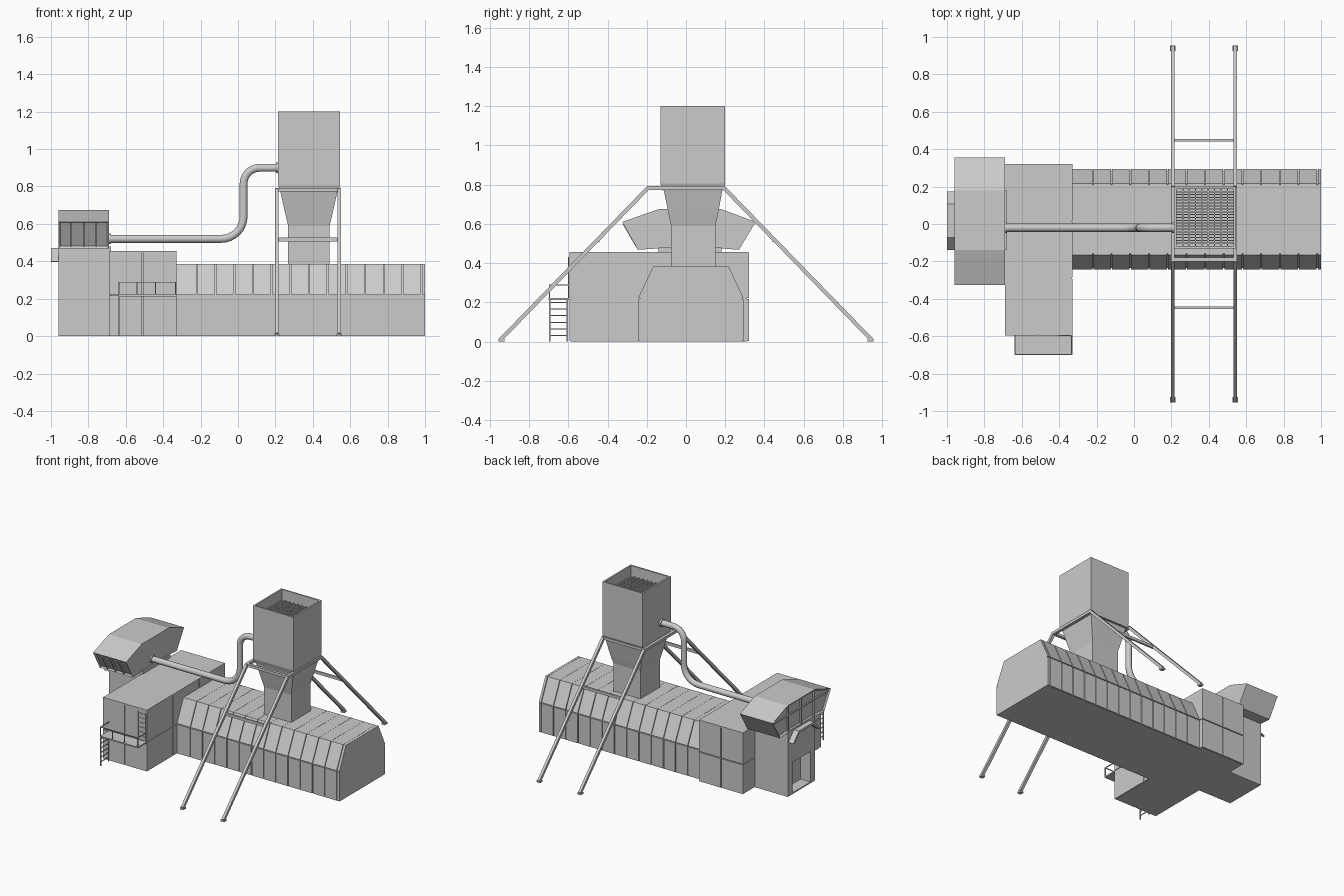
import bpy, bmesh
from math import sin, cos, pi
from mathutils import Vector

cube = bpy.data.objects.get("Cube")
if cube:
    bpy.data.objects.remove(cube, do_unlink=True)

grey = bpy.data.materials.new("plain_grey")
grey.use_nodes = True
TONE = (0.6, 0.6, 0.6, 1)
grey.diffuse_color = TONE
grey.node_tree.nodes["Principled BSDF"].inputs["Base Color"].default_value = TONE


def finish(name, bm):
    bmesh.ops.recalc_face_normals(bm, faces=bm.faces)
    mesh = bpy.data.meshes.new(name)
    bm.to_mesh(mesh)
    bm.free()
    mesh.materials.append(grey)
    ob = bpy.data.objects.new(name, mesh)
    bpy.context.collection.objects.link(ob)
    return ob


def add_box(bm, xs, ys, zs):
    vs = bmesh.ops.create_cube(bm, size=1)["verts"]
    for v in vs:
        v.co = [(r[0] + r[1]) / 2 + c * (r[1] - r[0]) for c, r in zip(v.co, (xs, ys, zs))]


def box(name, xs, ys, zs):
    bm = bmesh.new()
    add_box(bm, xs, ys, zs)
    return finish(name, bm)


def add_prism(bm, profile, x0, x1):
    # closed (y, z) profile extruded along x
    a, b = [[bm.verts.new((x, y, z)) for y, z in profile] for x in (x0, x1)]
    n = len(profile)
    faces = [bm.faces.new(a), bm.faces.new(b[::-1])]
    for i in range(n):
        j = (i + 1) % n
        faces.append(bm.faces.new((a[i], b[i], b[j], a[j])))
    return faces


def add_beam(bm, p, q, w, d):
    # rectangular bar between two points, w wide and d deep
    p, q = Vector(p), Vector(q)
    axis = q - p
    side = Vector((1, 0, 0)) if abs(axis.normalized().x) < 0.9 else Vector((0, 1, 0))
    up = axis.cross(side).normalized()
    ring = lambda o: [bm.verts.new(o + side * w / 2 * s + up * d / 2 * t)
                      for s, t in ((-1, -1), (1, -1), (1, 1), (-1, 1))]
    a, b = ring(p), ring(q)
    bm.faces.new(a)
    bm.faces.new(b[::-1])
    for i in range(4):
        bm.faces.new((a[i], b[i], b[(i + 1) % 4], a[(i + 1) % 4]))


def loft(name, rings, cap_top=True):
    # stacked rectangles (x0, x1, y0, y1, z)
    bm = bmesh.new()
    loops = [[bm.verts.new(c) for c in ((a, c, z), (b, c, z), (b, d, z), (a, d, z))]
             for a, b, c, d, z in rings]
    for lo, hi in zip(loops, loops[1:]):
        for i in range(4):
            bm.faces.new((lo[i], lo[(i + 1) % 4], hi[(i + 1) % 4], hi[i]))
    bm.faces.new(loops[0])
    if cap_top:
        bm.faces.new(loops[-1])
    return finish(name, bm)


# Long hall: core with clad segments leaving narrow seams
SEAM, GAP = 0.22, 0.003
core = [(-.235, 0), (.285, 0), (.285, SEAM), (.208, .385), (-.158, .385), (-.235, SEAM)]
bm = bmesh.new()
add_prism(bm, core, -.34, 1)
finish("hall_core", bm)
low = [(-.243, .002), (.293, .002), (.293, SEAM - GAP), (-.243, SEAM - GAP)]
high = [(-.243, SEAM + GAP), (.293, SEAM + GAP), (.216, .386), (-.166, .386)]
bm = bmesh.new()
edges = [-.33] + [-.22 + .1 * i for i in range(13)] + [1]
for a, b in zip(edges, edges[1:]):
    for prof in (low, high):
        add_prism(bm, prof, a + (GAP if a > -.3 else 0), b - (GAP if b < 1 else 0))
finish("hall_cladding", bm)

# Cross block with cladding panels
box("block_core", (-.685, -.335), (-.585, .312), (0, .452))
bm = bmesh.new()
ysplit = [-.595, -.29, .015, .32]
for z0, z1 in ((.002, SEAM - GAP), (SEAM + GAP, .455)):
    for x0, x1 in ((-.69, -.513), (-.507, -.33)):
        for i in range(3):
            add_box(bm, (x0, x1), (ysplit[i] + GAP * (i > 0), ysplit[i + 1] - GAP * (i < 2)), (z0, z1))
finish("block_cladding", bm)
box("block_roof", (-.689, -.331), (-.594, .319), (.445, .4555))

# Service platform, railing and ladders on the front of the block
box("platform", (-.64, -.33), (-.7, -.595), (.213, .222))
bm = bmesh.new()
for x in (-.637, -.54, -.44, -.333):
    add_beam(bm, (x, -.697, .22), (x, -.697, .29), .005, .005)
add_beam(bm, (-.64, -.697, .288), (-.33, -.697, .288), .005, .005)
for x in (-.637, -.333):
    add_beam(bm, (x, -.697, .288), (x, -.595, .288), .005, .005)
finish("railing", bm)
bm = bmesh.new()
for y in (-.695, -.605):
    add_beam(bm, (-.637, y, 0), (-.637, y, .22), .006, .006)
for i in range(6):
    z = .03 + i * .034
    add_beam(bm, (-.637, -.695, z), (-.637, -.605, z), .005, .005)
finish("lower_ladder", bm)
bm = bmesh.new()
for x in (-.4, -.34):
    add_beam(bm, (x, -.598, .22), (x, -.598, .43), .005, .005)
for i in range(6):
    z = .25 + i * .034
    add_beam(bm, (-.4, -.598, z), (-.34, -.598, z), .004, .004)
finish("upper_ladder", bm)

# Tower base with a doorway in its end
box("base_core", (-.88, -.68), (-.14, .18), (0, .48))
box("base_lintel", (-.96, -.87), (-.14, .18), (.235, .48))
box("base_floor", (-.96, -.87), (-.14, .18), (0, .01))
for name, ys in (("front_jamb", (-.14, -.085)), ("back_jamb", (.125, .18))):
    box("base_" + name, (-.96, -.87), ys, (.005, .24))

# Bent hood over the doorway
bm = bmesh.new()
add_prism(bm, [(-.14, .4), (-.072, .47), (.108, .47), (.173, .4), (.16, .395),
               (.1, .455), (-.064, .455), (-.127, .395)], -1, -.95)
finish("door_hood", bm)

# Control cabin with inset glazing on the end and the sloped front
bm = bmesh.new()
faces = add_prism(bm, [(-.325, .61), (-.14, .675), (.18, .675), (.355, .61),
                       (.27, .468), (.18, .475), (-.14, .475), (-.245, .468)], -.96, -.69)
bmesh.ops.recalc_face_normals(bm, faces=bm.faces)
glazed = [f for f in faces if f.normal.x < -.9 or (f.normal.y < -.5 and f.normal.z < -.1)]
bmesh.ops.inset_individual(bm, faces=glazed, thickness=.014, depth=-.012)
finish("cabin", bm)
bm = bmesh.new()
for x in (-.893, -.825, -.757):
    add_beam(bm, (x, -.317, .6), (x, -.248, .482), .008, .012)
for y in (-.13, .02, .17):
    add_beam(bm, (-.953, y, .482), (-.953, y, .664), .012, .01)
add_beam(bm, (-.953, -.3, .6), (-.953, .33, .6), .01, .012)
finish("cabin_mullions", bm)

# Feed pipe with two swept bends and end collars
PY = -.02
path = [(-.7, .52)]
for k in range(9):
    t = k / 8 * pi / 2
    path.append((-.09 + .12 * sin(t), .64 - .12 * cos(t)))
for k in range(9):
    t = k / 8 * pi / 2
    path.append((.115 - .085 * cos(t), .815 + .085 * sin(t)))
path.append((.22, .9))
curve = bpy.data.curves.new("feed_pipe", "CURVE")
curve.dimensions = "3D"
curve.bevel_depth, curve.bevel_resolution = .022, 3
spline = curve.splines.new("POLY")
spline.points.add(len(path) - 1)
for p, (x, z) in zip(spline.points, path):
    p.co = (x, PY, z, 1)
spline.use_smooth = True
curve.materials.append(grey)
bpy.context.collection.objects.link(bpy.data.objects.new("feed_pipe", curve))
for name, x, z in (("cabin_collar", -.686, .52), ("hopper_collar", .21, .9)):
    bpy.ops.mesh.primitive_cylinder_add(vertices=16, radius=.028, depth=.014,
                                        location=(x, PY, z), rotation=(0, pi / 2, 0))
    ob = bpy.context.object
    ob.name = name
    ob.data.materials.append(grey)
    bpy.ops.object.shade_smooth_by_angle()

# Open hopper: outer wall, rim and inner wall in one loft
X0, X1, Y0, Y1 = .215, .545, -.13, .2
T = .012
loft("hopper", [(X0 + .012, X1 - .012, Y0 + .012, Y1 - .012, .77), (X0, X1, Y0, Y1, .805),
                (X0, X1, Y0, Y1, 1.2), (X0 + T, X1 - T, Y0 + T, Y1 - T, 1.2),
                (X0 + T, X1 - T, Y0 + T, Y1 - T, 1.11)])
bm = bmesh.new()
for i in range(1, 9):
    x = X0 + T + i * (X1 - X0 - 2 * T) / 9
    add_box(bm, (x - .003, x + .003), (Y0 + T, Y1 - T), (1.11, 1.128))
for i in range(1, 20):
    y = Y0 + T + i * (Y1 - Y0 - 2 * T) / 20
    add_box(bm, (X0 + T, X1 - T), (y - .003, y + .003), (1.11, 1.125))
finish("hopper_grate", bm)

# Chute narrowing down into the hall roof
loft("chute", [(.268, .49, -.076, .15, .38), (.268, .49, -.076, .15, .59),
               (.255, .503, -.088, .162, .645), (.226, .532, -.114, .186, .775)])

# Support frame: sloping legs, feet, cross bars and top frame
LEGS = (.207, .541)
bm = bmesh.new()
for s in (-1, 1):
    for x in LEGS:
        add_beam(bm, (x, s * .195, .782), (x, s * .945, .01), .02, .02)
        add_box(bm, (x - .014, x + .014), sorted((s * .925, s * .955)), (0, .012))
    add_beam(bm, (LEGS[0], s * .447, .517), (LEGS[1], s * .447, .517), .014, .02)
    add_beam(bm, (LEGS[0], s * .19, .782), (LEGS[1], s * .19, .782), .02, .02)
for x in LEGS:
    add_box(bm, (x - .01, x + .01), (-.2, .2), (.772, .792))
finish("support_frame", bm)
